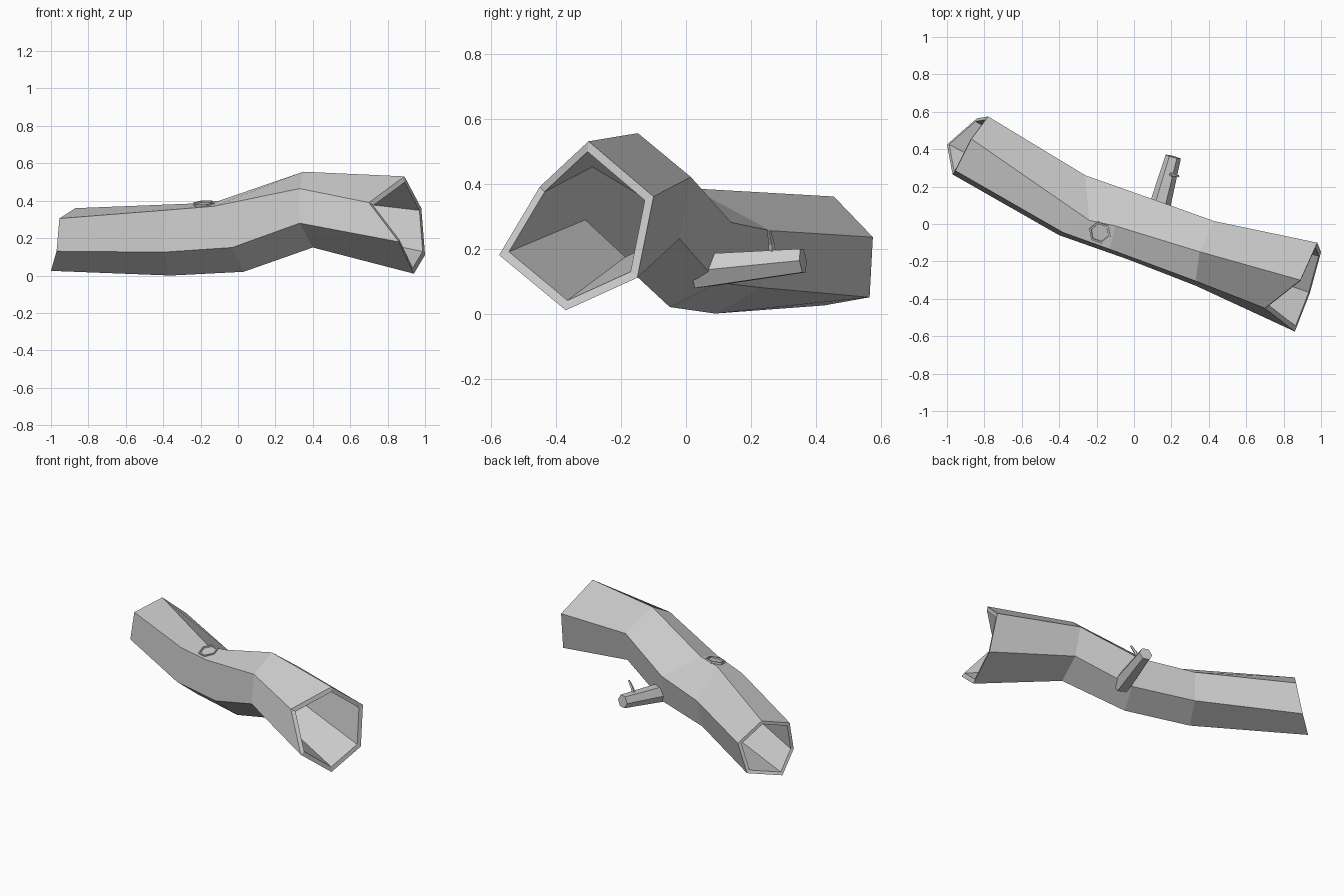
import bpy, bmesh
from mathutils import Vector

if "Cube" in bpy.data.objects:
    bpy.data.objects.remove(bpy.data.objects["Cube"])

# Six-sided cross-sections along the bent log, from left end to right end
# (order: top, back upper, back lower, bottom, front lower, front upper)
RINGS = [
    [(-.87, .455, .36), (-.78, .575, .235), (-.84, .565, .05),
     (-1.0, .425, .025), (-.97, .265, .13), (-.955, .285, .305)],
    [(-.24, .02, .385), (-.26, .26, .255), (-.28, .23, .08),
     (-.36, .09, .0), (-.40, -.06, .125), (-.38, -.045, .35)],
    [(-.10, -.01, .40), (.08, .14, .28), (.10, .10, .095),
     (.03, -.05, .02), (-.03, -.19, .15), (-.13, -.135, .37)],
    [(.35, -.148, .555), (.43, .015, .42), (.44, -.02, .23),
     (.40, -.19, .15), (.33, -.33, .28), (.33, -.305, .465)],
    [(.89, -.30, .53), (.98, -.10, .36), (1.0, -.15, .11),
     (.94, -.37, .01), (.86, -.575, .18), (.70, -.45, .39)],
]
WALL = 0.88


def finish(bm, name):
    bmesh.ops.recalc_face_normals(bm, faces=bm.faces)
    mesh = bpy.data.meshes.new(name)
    bm.to_mesh(mesh)
    bm.free()
    obj = bpy.data.objects.new(name, mesh)
    bpy.context.collection.objects.link(obj)
    return obj


def bridge(bm, a, b):
    n = len(a)
    for i in range(n):
        j = (i + 1) % n
        bm.faces.new((a[i], a[j], b[j], b[i]))


def tube(name, path, sides):
    """Faceted tapered tube through (point, radius) pairs, capped at both ends."""
    from math import cos, sin, tau
    bm = bmesh.new()
    pts = [Vector(p) for p, r in path]
    q = (pts[-1] - pts[0]).to_track_quat('Z', 'Y')
    loops = [[bm.verts.new(p + q @ Vector((r * cos(tau * k / sides),
                                           r * sin(tau * k / sides), 0)))
              for k in range(sides)] for p, (_, r) in zip(pts, path)]
    for a, b in zip(loops, loops[1:]):
        bridge(bm, a, b)
    bm.faces.new(loops[0])
    bm.faces.new(loops[-1])
    return finish(bm, name)


# Hollow log: outer skin, inner skin and the two end rims
bm = bmesh.new()
outer, inner = [], []
for ring in RINGS:
    pts = [Vector(p) for p in ring]
    c = sum(pts, Vector()) / len(pts)
    outer.append([bm.verts.new(p) for p in pts])
    inner.append([bm.verts.new(c + (p - c) * WALL) for p in pts])
for skin in (outer, inner):
    for a, b in zip(skin, skin[1:]):
        bridge(bm, a, b)
for e in (0, -1):
    bridge(bm, outer[e], inner[e])
finish(bm, "hollow_log")

# Broken side branch on the back
tube("side_branch", [((.12, .03, .13), .060), ((.21, .36, .163), .042)], 6)

# Small bent twig on the branch
tube("twig", [((.195, .265, .18), .012), ((.208, .263, .215), .010),
              ((.238, .255, .255), .006)], 5)

# Knot on top with a shallow recess
n = Vector((-.08, -.22, 1)).normalized()
base = Vector((-.182, -.045, .378))
tube("knot", [(base - n * .03, .062), (base + n * .012, .060),
              (base + n * .012, .050), (base + n * .004, .048)], 6)
